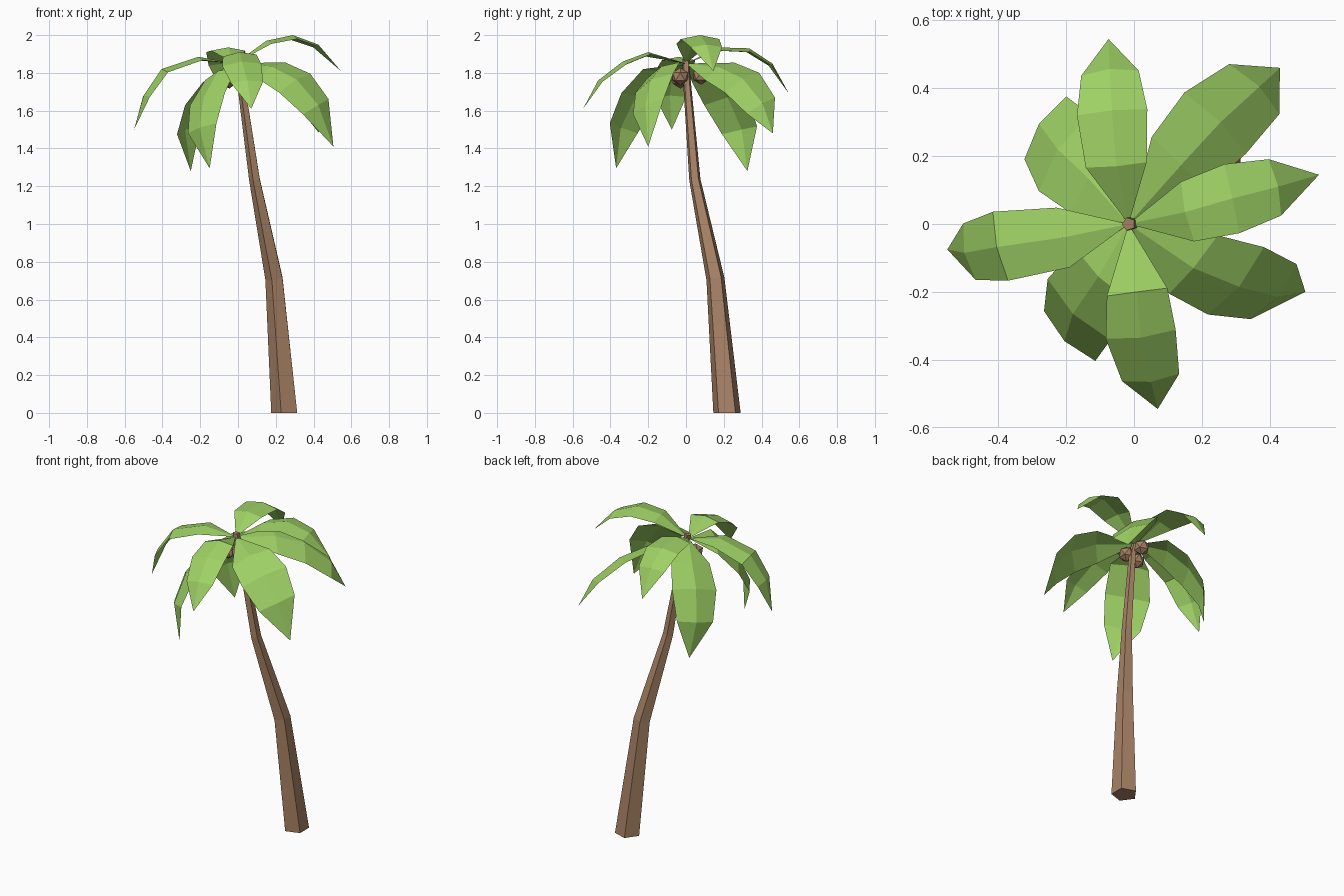
import bpy, bmesh, math
from mathutils import Vector

if "Cube" in bpy.data.objects:
    bpy.data.objects.remove(bpy.data.objects["Cube"])


def material(name, rgb):
    m = bpy.data.materials.new(name)
    m.diffuse_color = (*rgb, 1)
    m.use_nodes = True
    m.node_tree.nodes["Principled BSDF"].inputs["Base Color"].default_value = m.diffuse_color
    return m


GREEN = material("leaf green", (0.345, 0.64, 0.13))
BROWN = material("bark brown", (0.39, 0.225, 0.13))


def finish(bm, name, mat):
    me = bpy.data.meshes.new(name)
    bm.to_mesh(me)
    bm.free()
    me.materials.append(mat)
    ob = bpy.data.objects.new(name, me)
    bpy.context.collection.objects.link(ob)
    return ob


# Trunk: bent, tapering five-sided tube (x, y, z, radius, tilt)
bm = bmesh.new()
rings = []
for x, y, z, r, tilt in [(0.252, 0.217, 0, 0.076, 0), (0.195, 0.156, 0.71, 0.05, 0.2),
                         (0.09, 0.047, 1.235, 0.031, 0.2), (0.012, 0.003, 1.78, 0.021, 0.1),
                         (-0.016, 0, 1.875, 0.02, 0.1)]:
    ring = []
    for i in range(5):
        a = math.pi + i * math.tau / 5
        dx, dy = r * math.cos(a), r * math.sin(a)
        ring.append(bm.verts.new((x + dx, y + dy, z + tilt * (dx + dy) * 0.7)))
    rings.append(ring)
for lo, hi in zip(rings, rings[1:]):
    for i in range(5):
        j = (i + 1) % 5
        bm.faces.new((lo[i], lo[j], hi[j], hi[i]))
bm.faces.new(rings[0][::-1])
bm.faces.new(rings[-1])
finish(bm, "trunk", BROWN)

# Coconuts hanging under the crown
for n, p in enumerate([(0.03, -0.03, 1.78), (0.01, 0.08, 1.785), (-0.045, -0.03, 1.765)]):
    bm = bmesh.new()
    bmesh.ops.create_icosphere(bm, subdivisions=1, radius=0.048)
    bmesh.ops.translate(bm, verts=bm.verts, vec=p)
    finish(bm, f"coconut_{n + 1}", BROWN)

# Fronds: midrib points from crown to tip, sideways direction, width scale
CROWN = Vector((-0.016, 0, 1.85))
WIDTHS = (0.09, 0.104, 0.085)


def frond(name, mids, side, scale):
    bm = bmesh.new()
    side = Vector(side).normalized()
    pts = [CROWN] + [Vector(p) for p in mids]
    base, tip = bm.verts.new(pts[0]), bm.verts.new(pts[-1])
    rows = []
    for i, w in enumerate(WIDTHS, 1):
        w *= scale
        normal = side.cross(pts[i + 1] - pts[i - 1]).normalized()
        if normal.z < 0:
            normal.negate()
        drop = normal * w * 0.2
        rows.append([bm.verts.new(p) for p in
                     (pts[i] - side * w - drop, pts[i], pts[i] + side * w - drop)])
    for k in (0, 1):
        bm.faces.new((base, rows[0][k], rows[0][k + 1]))
        for a, b in zip(rows, rows[1:]):
            bm.faces.new((a[k], b[k], b[k + 1], a[k + 1]))
        bm.faces.new((rows[-1][k], tip, rows[-1][k + 1]))
    bmesh.ops.recalc_face_normals(bm, faces=bm.faces)
    if sum(f.normal.z for f in bm.faces) < 0:
        bmesh.ops.reverse_faces(bm, faces=bm.faces)
    finish(bm, name, GREEN)


# Upper, narrower fronds
frond("front_frond", [(0.008, -0.2, 1.91), (0.02, -0.335, 1.86), (0.05, -0.465, 1.76),
                      (0.07, -0.545, 1.61)], (1, 0.13, 0.06), 1)
frond("left_frond", [(-0.21, -0.04, 1.885), (-0.405, -0.068, 1.82), (-0.5, -0.085, 1.68),
                     (-0.55, -0.075, 1.5)], (0.22, -1, 0), 1)
frond("back_frond", [(-0.052, 0.17, 1.935), (-0.065, 0.335, 1.93), (-0.072, 0.457, 1.85),
                     (-0.075, 0.545, 1.69)], (1, 0.09, 0), 1)
frond("right_frond", [(0.15, 0.035, 1.97), (0.29, 0.075, 2.0), (0.425, 0.11, 1.95),
                      (0.545, 0.145, 1.81)], (-0.22, 1, 0), 1)
# Lower, wider fronds
frond("back_right_frond", [(0.14, 0.175, 1.83), (0.255, 0.3, 1.77), (0.37, 0.405, 1.64),
                           (0.43, 0.46, 1.48)], (-0.65, 0.65, 0.38), 1.33)
frond("front_right_frond", [(0.175, -0.13, 1.835), (0.31, -0.185, 1.765), (0.425, -0.215, 1.63),
                            (0.505, -0.2, 1.41)], (0.6, 0.72, 0.36), 1.33)
frond("back_left_frond", [(-0.135, 0.135, 1.79), (-0.225, 0.22, 1.67), (-0.28, 0.295, 1.5),
                          (-0.25, 0.325, 1.28)], (0.54, 0.81, 0.18), 1.33)
frond("front_left_frond", [(-0.105, -0.155, 1.81), (-0.18, -0.265, 1.675), (-0.205, -0.345, 1.51),
                           (-0.15, -0.37, 1.295)], (0.7, -0.68, 0.25), 1.28)
